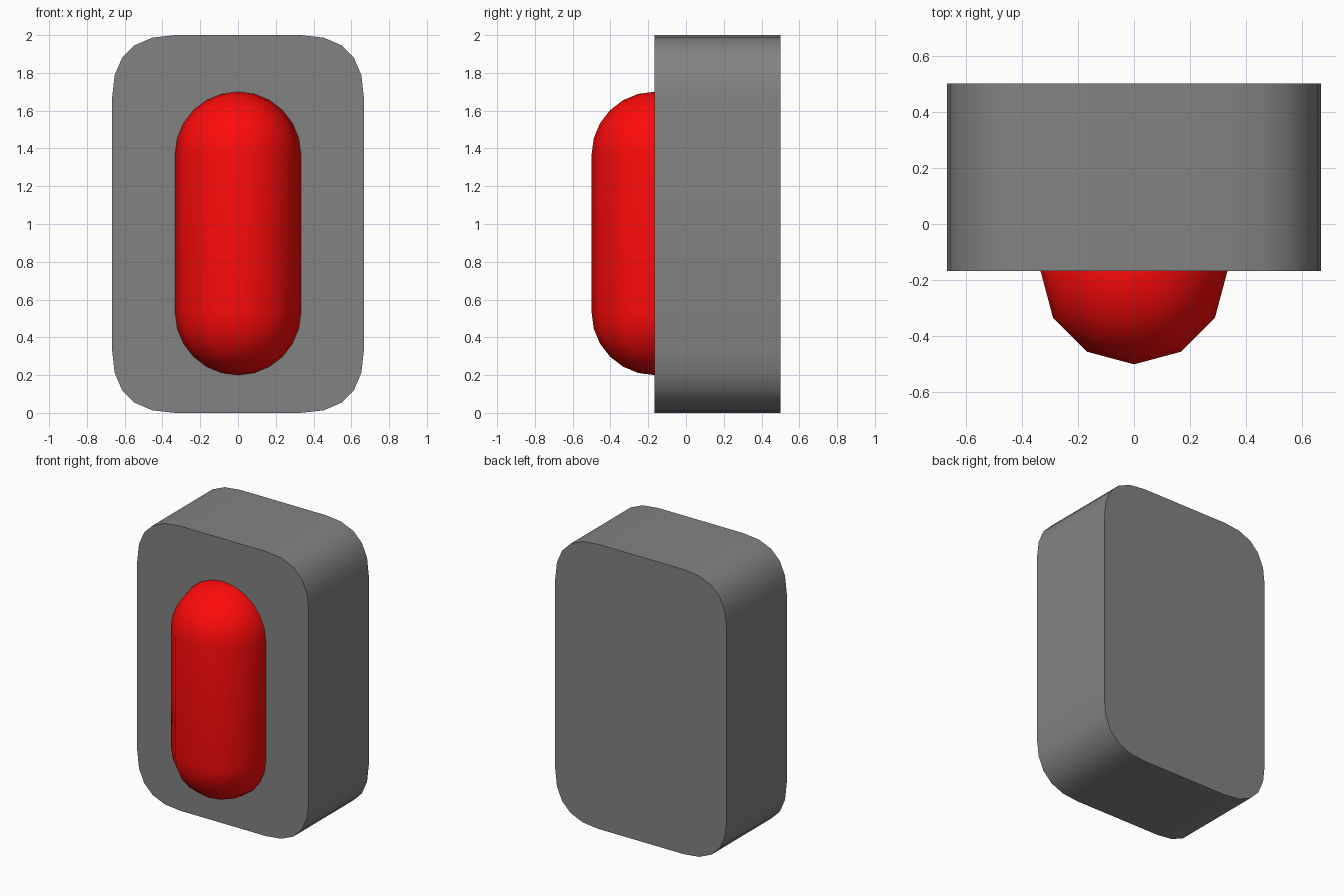
import bpy, bmesh
from math import sin, cos, pi, radians

if "Cube" in bpy.data.objects:
    bpy.data.objects.remove(bpy.data.objects["Cube"])

T = 1 / 3  # corner size of the housing and radius of the button


def finish(name, bm, angle, color):
    bmesh.ops.recalc_face_normals(bm, faces=bm.faces)
    mesh = bpy.data.meshes.new(name)
    bm.to_mesh(mesh)
    bm.free()
    obj = bpy.data.objects.new(name, mesh)
    bpy.context.collection.objects.link(obj)
    bpy.ops.object.select_all(action='DESELECT')
    obj.select_set(True)
    bpy.context.view_layer.objects.active = obj
    bpy.ops.object.shade_smooth_by_angle(angle=radians(angle))
    mat = bpy.data.materials.new(name + "_color")
    mat.diffuse_color = (*color, 1)
    mat.use_nodes = True
    mat.node_tree.nodes["Principled BSDF"].inputs["Base Color"].default_value = mat.diffuse_color
    mesh.materials.append(mat)


# Housing: rounded rectangle with quadratic-curve corners, extruded in depth
def corner(steps=5):
    return [(T * (1 - (1 - t) ** 2), T * (1 - t * t))
            for t in (i / steps for i in range(steps + 1))]


quarter = [(T + x, 1 - T + z) for x, z in corner()]
half = quarter + [(x, -z) for x, z in reversed(quarter)]
outline = half + [(-x, -z) for x, z in half]

bm = bmesh.new()
face = bm.faces.new([bm.verts.new((x, -T / 2, z + 1)) for x, z in outline])
ext = bmesh.ops.extrude_face_region(bm, geom=[face], use_keep_orig=True)
moved = [v for v in ext["geom"] if isinstance(v, bmesh.types.BMVert)]
bmesh.ops.translate(bm, verts=moved, vec=(0, 2 * T, 0))
finish("housing", bm, 35, (0.225, 0.225, 0.225))

# Button: 12-sided capsule half sunk into the front of the housing
Z_LOW, Z_HIGH, SIDES, CAP = 0.2, 1.7, 12, 6
bm = bmesh.new()
profile = [(sin(pi / 2 * i / CAP) * T, Z_LOW + T - cos(pi / 2 * i / CAP) * T)
           for i in range(CAP + 1)]
profile += [(r, Z_LOW + Z_HIGH - z) for r, z in reversed(profile)]
rings = [[bm.verts.new((r * sin(2 * pi * k / SIDES),
                        -T / 2 - r * cos(2 * pi * k / SIDES), z))
          for k in range(SIDES)] for r, z in profile]
for a, b in zip(rings, rings[1:]):
    for k in range(SIDES):
        n = (k + 1) % SIDES
        bm.faces.new((a[k], a[n], b[n], b[k]))
bmesh.ops.remove_doubles(bm, verts=bm.verts, dist=1e-4)
finish("button", bm, 45, (1.0, 0.003, 0.003))
